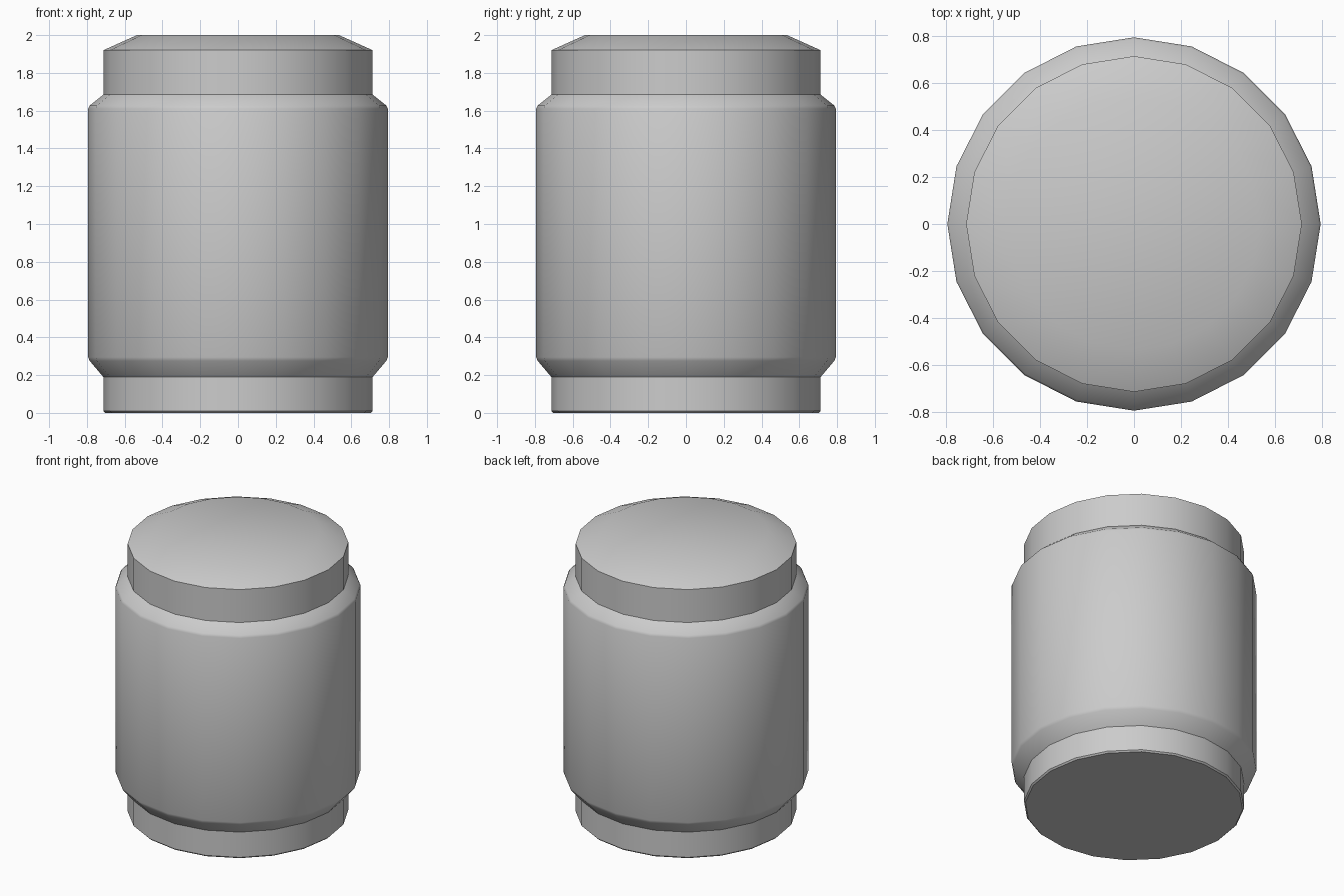
import bpy, bmesh
from math import sin, cos, pi, radians

if "Cube" in bpy.data.objects:
    bpy.data.objects.remove(bpy.data.objects["Cube"])

SIDES = 20


def lathe(name, profile):
    """Closed solid of revolution from (radius, z) points, bottom to top."""
    bm = bmesh.new()
    rings = [[bm.verts.new((r * cos(2 * pi * i / SIDES), r * sin(2 * pi * i / SIDES), z))
              for i in range(SIDES)] for r, z in profile]
    for a, b in zip(rings, rings[1:]):
        for i in range(SIDES):
            j = (i + 1) % SIDES
            bm.faces.new((a[i], a[j], b[j], b[i]))
    bm.faces.new(rings[0][::-1])
    bm.faces.new(rings[-1])
    mesh = bpy.data.meshes.new(name)
    bm.to_mesh(mesh)
    bm.free()
    obj = bpy.data.objects.new(name, mesh)
    bpy.context.collection.objects.link(obj)
    bpy.ops.object.select_all(action='DESELECT')
    obj.select_set(True)
    bpy.context.view_layer.objects.active = obj
    bpy.ops.object.shade_smooth_by_angle(angle=radians(35))
    return obj


# Stepped canister: base collar, chamfered wide body, neck and bevelled lid
lathe("canister", [
    (0.703, 0.0), (0.713, 0.01),        # base edge
    (0.713, 0.19), (0.785, 0.275),      # lower chamfer
    (0.793, 0.295), (0.793, 1.61),      # body wall
    (0.785, 1.627), (0.713, 1.685),     # upper chamfer
    (0.713, 1.92), (0.535, 2.0),        # neck and lid bevel
])
